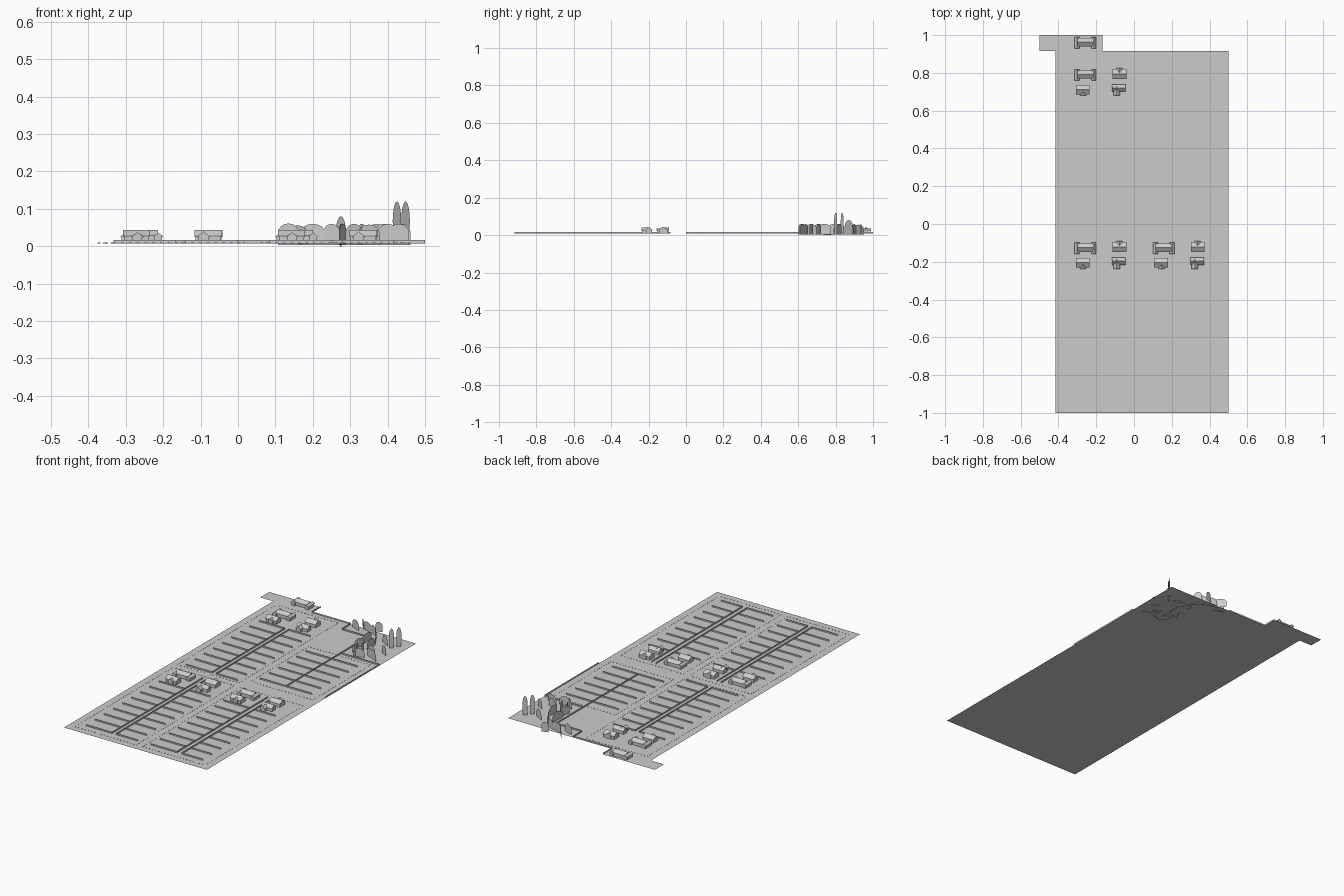
import bpy, math
from mathutils import Matrix, Vector

if "Cube" in bpy.data.objects:
    bpy.data.objects.remove(bpy.data.objects["Cube"])

G = 0.008          # ground level
U = 1 / 12         # plan module
TOP = 0.0165       # fence top


def make(name, verts, faces):
    me = bpy.data.meshes.new(name)
    me.from_pydata(verts, [], faces)
    me.update()
    ob = bpy.data.objects.new(name, me)
    bpy.context.collection.objects.link(ob)
    return ob


def walls(name, segs, z0=G, z1=TOP):
    """Upright zero-thickness strips, one per plan segment."""
    v, f = [], []
    for x0, y0, x1, y1 in segs:
        n = len(v)
        v += [(x0, y0, z0), (x1, y1, z0), (x1, y1, z1), (x0, y0, z1)]
        f.append((n, n + 1, n + 2, n + 3))
    return make(name, v, f)


# ground sheet with the tab at the back left
make("ground", [(x, y, G) for x, y in (
    (-5 * U, -1), (0.5, -1), (0.5, 11 * U), (-2 * U, 11 * U),
    (-2 * U, 1), (-0.5, 1), (-0.5, 11 * U), (-5 * U, 11 * U))], [range(8)])


# plots: back-to-back spine fences with ribs on both sides
def plot(name, left, s0, s1, right, rows, y_end):
    segs = [(s0, rows[0] * U, s0, y_end)]
    if s1 != s0:
        segs.append((s1, rows[0] * U, s1, y_end))
    for r in rows:
        segs += [(left, r * U, s0, r * U), (s1, r * U, right, r * U)]
    walls(name, segs)


plot("plot_front_left", -4 * U, -2 * U, -0.14, 0, range(-11, -2), -U)
plot("plot_front_right", U, 3 * U, 0.28, 5 * U, range(-11, -2), -U)
plot("plot_back_left", -4 * U, -2 * U, -0.14, 0, range(0, 9), 8 * U)
plot("plot_back_right", U, 3 * U, 3 * U, 5 * U, range(1, 7), 7 * U)

# boundary fences
walls("boundary_fence", [
    (0.5, U, 0.5, 7 * U), (3 * U, 7 * U, 0.5, 7 * U),
    (3 * U, 7 * U, 3 * U, 10 * U), (U, 10 * U, 3 * U, 10 * U),
    (U, 10 * U, U, 11 * U), (-2 * U, 11 * U, U, 11 * U),
    (-2 * U, 11 * U, -2 * U, 1)])


# dotted kerbs along the roads
def dashes(x0, y0, x1, y1, step=0.02):
    a, b = Vector((x0, y0)), Vector((x1, y1))
    n = int((b - a).length / step)
    d = (b - a) / n
    return [(*(a + d * i), *(a + d * (i + 0.35))) for i in range(n)]


kerb = []
for x0, y0, x1, y1 in ((-0.375, -0.96, 0.02, -0.06), (0.06, -0.96, 0.46, -0.06),
                       (-0.375, -0.02, 0.02, 0.89), (0.06, 0.03, 0.46, 0.56)):
    kerb += dashes(x0, y0, x1, y0) + dashes(x1, y0, x1, y1)
    kerb += dashes(x1, y1, x0, y1) + dashes(x0, y1, x0, y0)
walls("kerb_dots", kerb, G, G + 0.002)


# houses: gabled blocks with overhanging roof
def gable(v, f, cx, cy, w, d, along_x, eave, ridge):
    """Pentagon-section block plus a thin roof chevron; ridge along x or y."""
    L, W = (w, d) if along_x else (d, w)
    h, o, t = W / 2, 0.003, 0.0025
    slope = (ridge - eave) / h
    low = eave - o * slope
    wall = [(-h, G), (h, G), (h, eave), (0, ridge), (-h, eave)]
    roof = [(-h - o, low), (0, ridge), (h + o, low),
            (h + o, low + t), (0, ridge + t), (-h - o, low + t)]
    for prof, half in ((wall, L / 2), (roof, L / 2 + o)):
        n, k = len(v), len(prof)
        for s in (-half, half):
            for p, z in prof:
                v.append((cx + s, cy + p, z) if along_x else (cx - p, cy + s, z))
        f.append([n + i for i in reversed(range(k))])
        f.append([n + k + i for i in range(k)])
        f += [(n + i, n + (i + 1) % k, n + k + (i + 1) % k, n + k + i) for i in range(k)]


# each type: list of (dx, dy, width, depth, ridge along x, eave, ridge)
KINDS = {
    "winged_house": [(0, 0.003, 0.08, 0.038, True, 0.028, 0.041),
                     (-0.044, 0, 0.02, 0.054, False, 0.026, 0.034),
                     (0.044, 0, 0.02, 0.054, False, 0.026, 0.034)],
    "porch_house": [(0, 0, 0.066, 0.044, True, 0.027, 0.041),
                    (0.002, -0.014, 0.026, 0.03, False, 0.025, 0.035)],
    "dormer_house": [(0, 0, 0.066, 0.046, True, 0.027, 0.041),
                     (0, 0.014, 0.026, 0.028, False, 0.027, 0.037)],
    "corner_house": [(0, 0.008, 0.066, 0.032, True, 0.027, 0.041),
                     (-0.012, -0.008, 0.028, 0.042, False, 0.026, 0.037)],
}


def house(kind, x, y):
    v, f = [], []
    for dx, dy, *rest in KINDS[kind]:
        gable(v, f, x + dx, y + dy, *rest)
    make(kind, v, f)


for ox, oy in ((0, 0), (0.414, 0), (0, 11 * U)):
    house("winged_house", -0.257 + ox, -0.128 + oy)
    house("porch_house", -0.271 + ox, -0.205 + oy)
    house("dormer_house", -0.077 + ox, -0.122 + oy)
    house("corner_house", -0.08 + ox, -0.205 + oy)
house("winged_house", -0.257, 0.96)


# trees: flat upright cards
def tree(name, x, y, width, top, angle, base=0.003, taper=1.0):
    pts = [(-0.5 * taper, 0), (0.5 * taper, 0), (0.5, 0.55)]
    pts += [(0.5 * math.cos(a), 0.55 + 0.45 * math.sin(a))
            for a in (math.radians(22.5 * i) for i in range(1, 8))]
    pts.append((-0.5, 0.55))
    m = Matrix.Translation((x, y, base)) @ Matrix.Rotation(math.radians(angle), 4, 'Z')
    make(name, [m @ Vector((p * width, 0, q * (top - base))) for p, q in pts],
         [range(len(pts))])


for x, y, width, top, ang in (
        (0.135, 0.885, 0.06, 0.061, -20), (0.16, 0.92, 0.08, 0.056, -50),
        (0.20, 0.90, 0.07, 0.06, -15), (0.25, 0.885, 0.05, 0.06, -25),
        (0.275, 0.87, 0.05, 0.08, -60), (0.275, 0.79, 0.07, 0.06, 82),
        (0.31, 0.82, 0.07, 0.06, -60), (0.335, 0.74, 0.07, 0.06, 88),
        (0.28, 0.71, 0.06, 0.06, 70), (0.30, 0.66, 0.06, 0.055, -65),
        (0.33, 0.67, 0.06, 0.06, -70), (0.31, 0.62, 0.06, 0.06, -40),
        (0.35, 0.61, 0.06, 0.058, 15), (0.39, 0.67, 0.06, 0.06, -20),
        (0.40, 0.64, 0.06, 0.06, -25), (0.43, 0.625, 0.06, 0.06, -25),
        (0.37, 0.82, 0.06, 0.06, -30), (0.44, 0.71, 0.05, 0.06, -30)):
    tree("round_tree", x, y, width, top, ang)
for x, y in ((0.425, 0.80), (0.448, 0.835)):
    tree("tall_tree", x, y, 0.028, 0.12, 35, taper=0.8)
tree("slim_tree", 0.25, 0.935, 0.04, 0.06, 15)

# lowest tuft of the hedge reaching z = 0
tree("hedge", 0.275, 0.76, 0.05, 0.05, 85, base=0.0)
